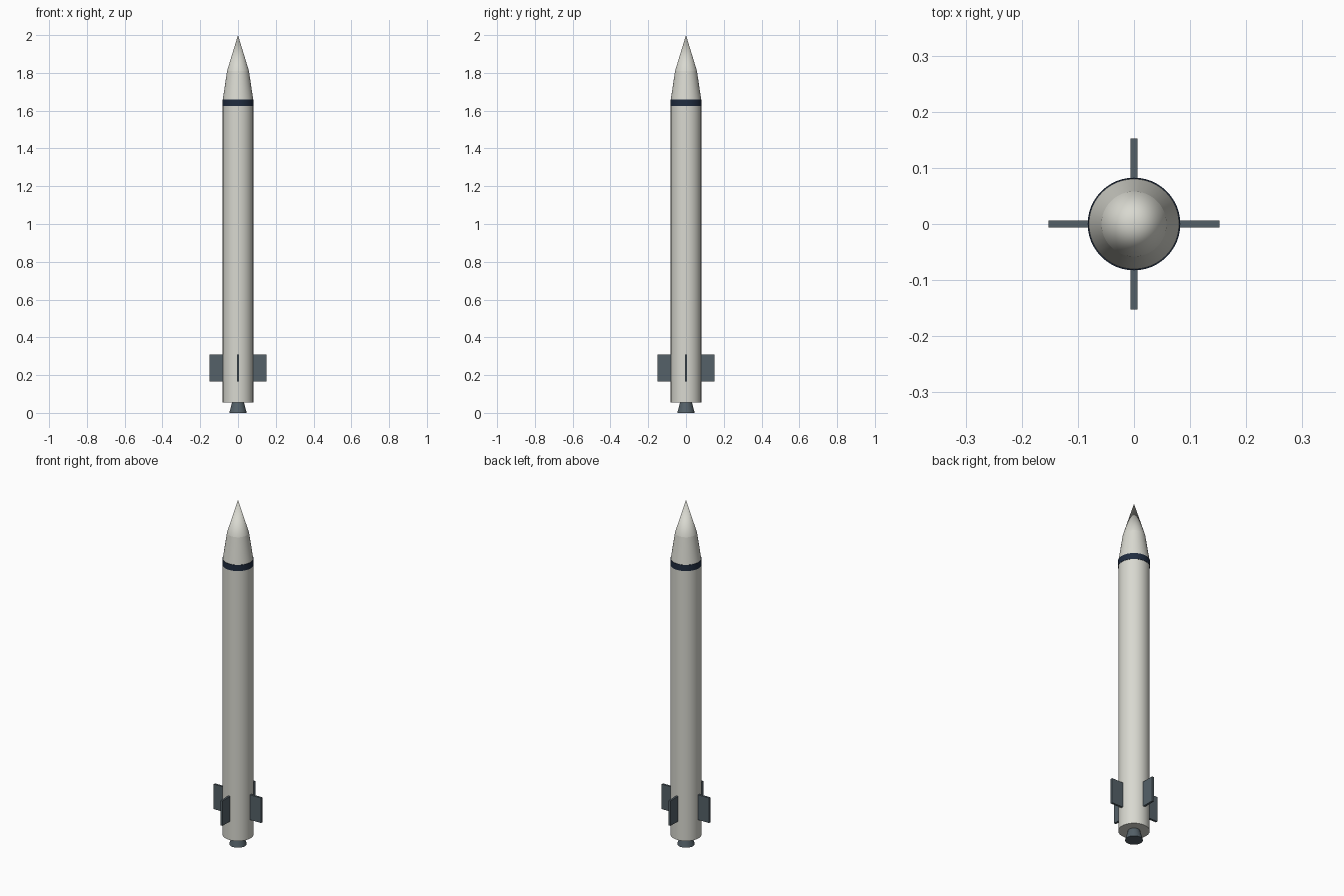
import bpy, bmesh, math

if "Cube" in bpy.data.objects:
    bpy.data.objects.remove(bpy.data.objects["Cube"])

SEG = 48

def material(name, rgb):
    m = bpy.data.materials.new(name)
    m.diffuse_color = (*rgb, 1.0)
    m.use_nodes = True
    m.node_tree.nodes["Principled BSDF"].inputs["Base Color"].default_value = m.diffuse_color
    return m

white = material("warm white", (0.69, 0.69, 0.63))
slate = material("slate grey", (0.09, 0.12, 0.14))
navy = material("dark navy", (0.014, 0.025, 0.05))

def lathe(name, profile, mat):
    """Closed solid of revolution from (radius, z) points, bottom to top."""
    bm = bmesh.new()
    rings = []
    for r, z in profile:
        if r == 0:
            rings.append([bm.verts.new((0, 0, z))] * SEG)
        else:
            rings.append([bm.verts.new((r * math.cos(2 * math.pi * i / SEG),
                                        r * math.sin(2 * math.pi * i / SEG), z))
                          for i in range(SEG)])
    for a, b in zip(rings, rings[1:]):
        for i in range(SEG):
            j = (i + 1) % SEG
            quad = [a[i], a[j], b[j], b[i]]
            bm.faces.new(list(dict.fromkeys(quad)))
    bm.faces.new(rings[0][::-1])
    if profile[-1][0] > 0:
        bm.faces.new(rings[-1])
    finish(name, bm, mat)
    bpy.ops.object.shade_smooth_by_angle(angle=math.radians(30))

def finish(name, bm, mat):
    bmesh.ops.recalc_face_normals(bm, faces=bm.faces)
    me = bpy.data.meshes.new(name)
    bm.to_mesh(me)
    bm.free()
    me.materials.append(mat)
    ob = bpy.data.objects.new(name, me)
    bpy.context.collection.objects.link(ob)
    bpy.ops.object.select_all(action='DESELECT')
    ob.select_set(True)
    bpy.context.view_layer.objects.active = ob
    return ob

# main tube, painted ring, two-stage nose and engine bell
lathe("body", [(0.081, 0.055), (0.081, 1.64)], white)
lathe("collar_band", [(0.0825, 1.625), (0.0825, 1.66)], navy)
lathe("nose_lower", [(0.081, 1.655), (0.058, 1.81)], white)
lathe("nose_tip", [(0.058, 1.81), (0, 2.0)], white)
lathe("engine_nozzle", [(0.046, 0.0), (0.03, 0.06)], slate)

# four rectangular fins
for k in range(4):
    bm = bmesh.new()
    bmesh.ops.create_cube(bm, size=1)
    for v in bm.verts:
        v.co = (0.112 + v.co.x * 0.08, v.co.y * 0.012, 0.2375 + v.co.z * 0.145)
    fin = finish(f"fin_{k + 1}", bm, slate)
    fin.rotation_euler.z = k * math.pi / 2
